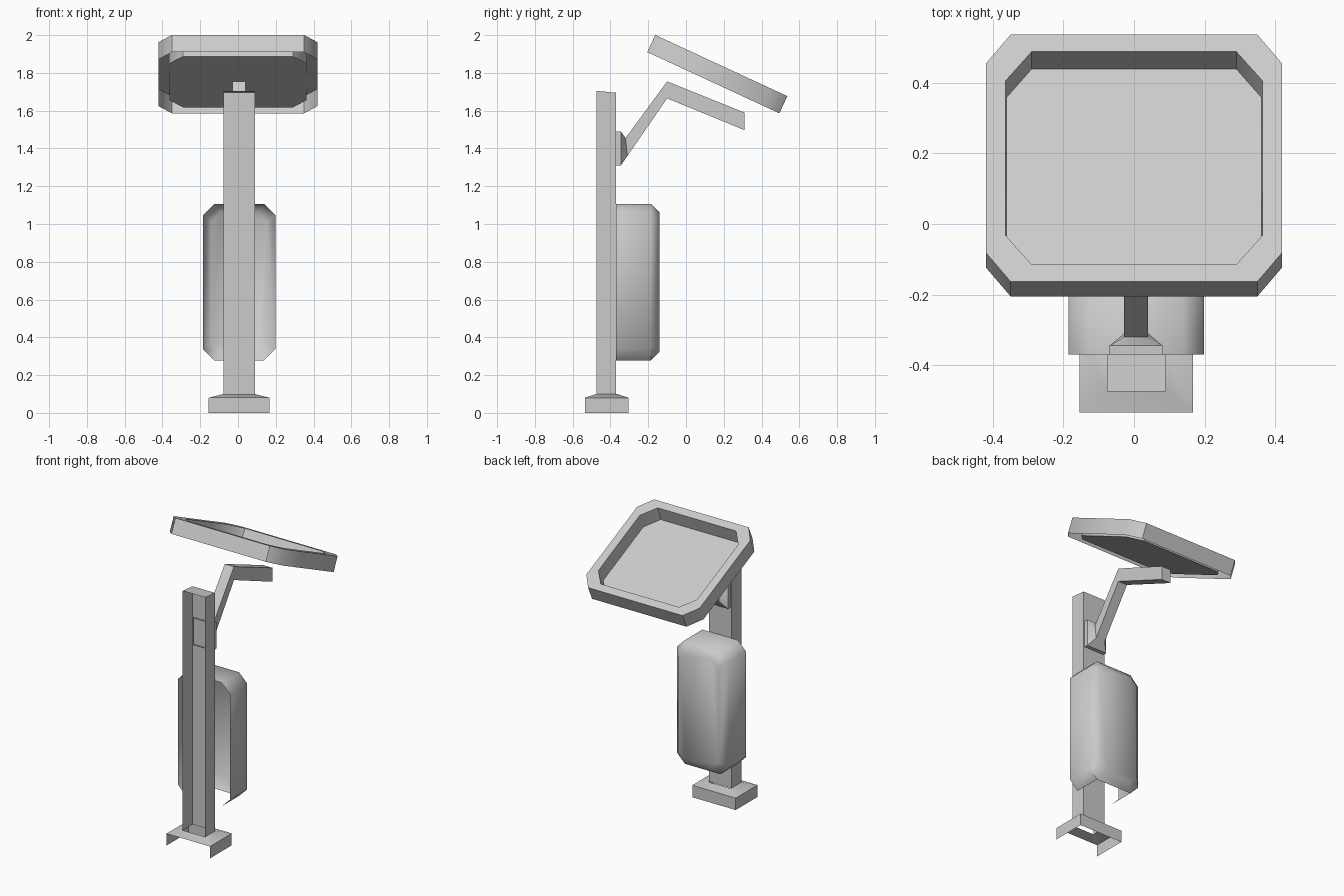
import bpy, bmesh, math
from mathutils import Vector, Matrix

cube = bpy.data.objects.get("Cube")
if cube:
    bpy.data.objects.remove(cube, do_unlink=True)

grey = bpy.data.materials.new("light_grey")
grey.use_nodes = True
grey.diffuse_color = (0.6, 0.6, 0.6, 1)
grey.node_tree.nodes["Principled BSDF"].inputs["Base Color"].default_value = (0.6, 0.6, 0.6, 1)

CX = 0.006  # centre line of the post assembly


def loft(name, rings, skip=(), cap=True, smooth=50):
    """Bridge equal rings; skip holds (ring, side) openings, cap closes the last ring."""
    bm = bmesh.new()
    loops = [[bm.verts.new(p) for p in ring] for ring in rings]
    count = len(rings[0])
    for r in range(len(loops) - 1):
        for s in range(count):
            if (r, s) not in skip:
                t = (s + 1) % count
                bm.faces.new((loops[r][s], loops[r][t], loops[r + 1][t], loops[r + 1][s]))
    if cap:
        bm.faces.new(loops[-1])
    mesh = bpy.data.meshes.new(name)
    bm.to_mesh(mesh)
    bm.free()
    mesh.materials.append(grey)
    mesh.shade_smooth()
    mesh.set_sharp_from_angle(angle=math.radians(smooth))
    obj = bpy.data.objects.new(name, mesh)
    bpy.context.collection.objects.link(obj)
    return obj


def rect(w, a0, a1):
    """Rectangle of half width w; side 0 lies along a0."""
    return [(CX - w, a0), (CX + w, a0), (CX + w, a1), (CX - w, a1)]


def octagon(w, a0, a1, cw, ca):
    """Rectangle with cut corners; side 0 lies along a0."""
    return [(-w + cw, a0), (w - cw, a0), (w, a0 + ca), (w, a1 - ca),
            (w - cw, a1), (-w + cw, a1), (-w, a1 - ca), (-w, a0 + ca)]


def at_z(points, z):
    return [(x, y, z) for x, y in points]


def at_y(points, y):
    return [(x + CX, y, z) for x, z in points]


def arm_section(w, top, low):
    """Cross-section of the bracket between a top and a low (y, z) point."""
    return [(CX - w, *top), (CX + w, *top), (CX + w, *low), (CX - w, *low)]


# Foot: flared shell, open at the front and underneath
wide, narrow = rect(0.161, -0.535, -0.305), rect(0.083, -0.475, -0.365)
loft("foot", [at_z(wide, 0), at_z(wide, 0.08), at_z(narrow, 0.1)], skip={(0, 0)}, cap=False)

# Post: channel open at the front, with a slightly sloped cap
column = rect(0.083, -0.475, -0.37)
top = [(x, y, 1.705 if y < -0.4 else 1.695) for x, y in column]
loft("post", [at_z(column, 0.1), top], skip={(0, 0)})

# Control box: cut-corner shell, open at the front and along the bottom
shell = octagon(0.192, 0.278, 1.106, 0.06, 0.06)
back = octagon(0.147, 0.323, 1.061, 0.05, 0.05)
loft("control_box", [at_y(shell, -0.37), at_y(shell, -0.185), at_y(back, -0.14)],
     skip={(0, 0)})

# Bracket: mounting plate tapering into a bent arm under the panel
loft("bracket", [arm_section(0.075, (-0.38, 1.49), (-0.38, 1.31)),
                 arm_section(0.075, (-0.345, 1.49), (-0.345, 1.31)),
                 arm_section(0.034, (-0.32, 1.455), (-0.31, 1.36)),
                 arm_section(0.034, (-0.1, 1.755), (-0.1, 1.665)),
                 arm_section(0.034, (0.31, 1.59), (0.31, 1.497))])

# Tilted panel: tray with a hollow cut-corner rim, open below, around a sunken floor
outer = octagon(0.42, 0, 0.771, 0.07, 0.09)
rim = octagon(0.365, 0.053, 0.718, 0.075, 0.092)
floor = octagon(0.362, 0.063, 0.708, 0.072, 0.09)
panel = loft("tilted_panel", [at_z(outer, 0), at_z(outer, 0.1),
                              at_z(rim, 0.1), at_z(floor, 0.005)])
panel.data.transform(Matrix.Translation(Vector((0, -0.205, 1.91)))
                     @ Matrix.Rotation(math.radians(-24.85), 4, "X"))
